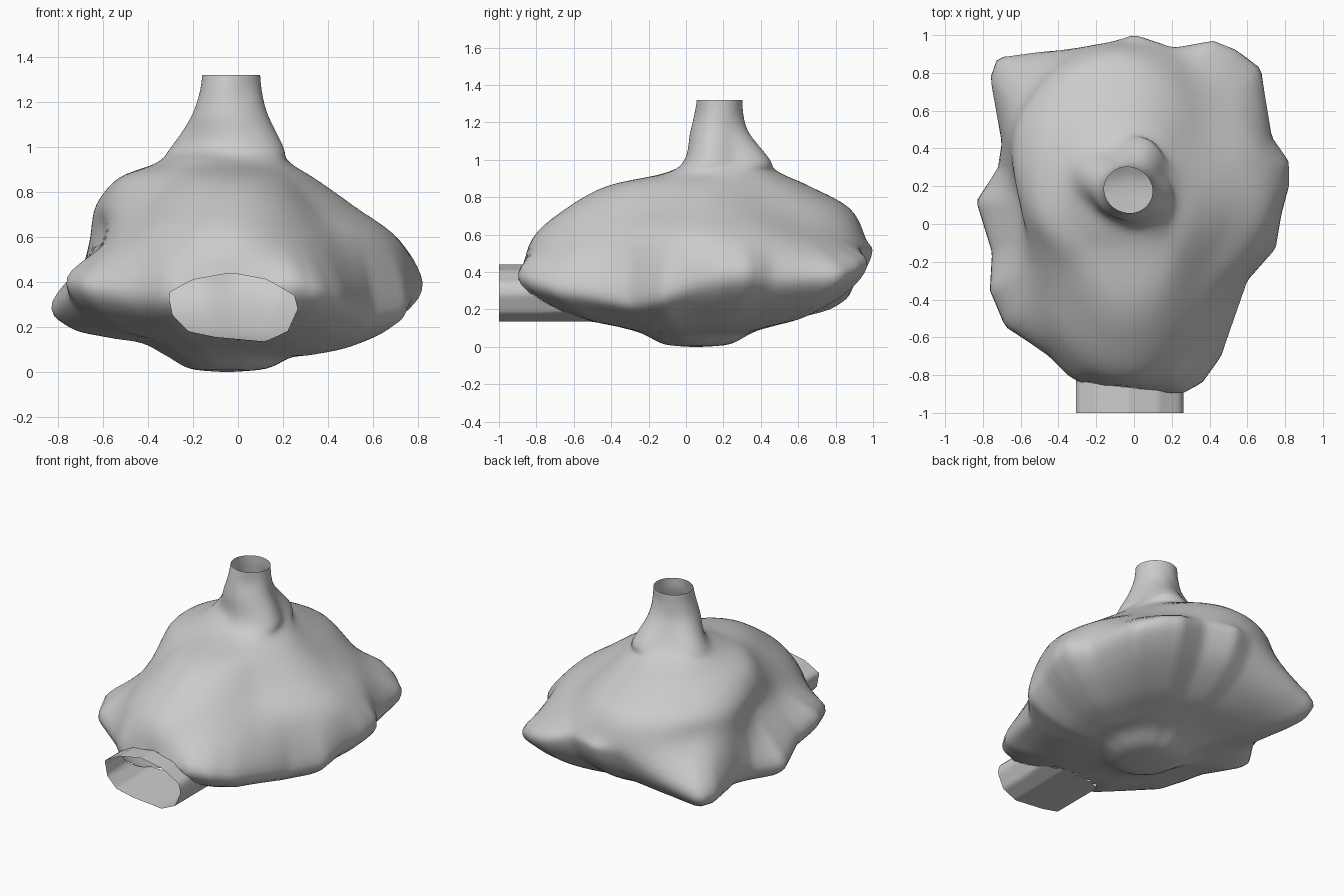
import bpy, bmesh, math
from mathutils import Vector
from mathutils.bvhtree import BVHTree

if "Cube" in bpy.data.objects:
    bpy.data.objects.remove(bpy.data.objects["Cube"])

N = 160      # columns around
SUB = 5      # steps between levels

# Widest outline of the chamber: x, y, z
RIM = [(.82, .2, .39), (.82, .33, .40), (.73, .46, .38), (.67, .82, .40), (.54, .92, .44),
       (.42, .97, .46), (.2, .93, .48), (0, 1.0, .50), (-.15, .94, .46), (-.5, .91, .38),
       (-.72, .88, .33), (-.76, .77, .33), (-.7, .43, .33), (-.72, .3, .31), (-.83, .12, .31),
       (-.75, -.15, .37), (-.76, -.35, .42), (-.68, -.54, .40), (-.45, -.7, .36),
       (-.32, -.83, .36), (0, -.87, .37), (.25, -.9, .40), (.36, -.84, .38), (.46, -.7, .34),
       (.6, -.3, .27), (.75, -.13, .30), (.78, .05, .36)]
C = Vector((-.02, .1))

# Upper levels: height, centre, radii at 0, 45, ... 315 degrees, turn of the radii
NECK = (-.03, .18)
TURN = math.radians(22)
UPPER = [
    (.58, C, (.74, .76, .86, .81, .59, .71, .92, .67), 0),
    (.74, C, (.53, .54, .77, .74, .58, .55, .74, .51), 0),
    (.86, C, (.36, .38, .55, .57, .50, .41, .52, .37), 0),
    (.93, (-.02, .13), (.25, .29, .37, .39, .33, .28, .24, .25), 0),
    (1.0, NECK, (.24, .21, .28, .23, .28, .21, .18, .20), TURN),
    (1.14, NECK, (.17, .15, .165, .15, .175, .17, .16, .16), TURN),
    (1.24, NECK, (.14, .13, .125, .13, .14, .14, .14, .13), TURN),
    (1.32, NECK, (.13, .125, .12, .125, .13, .125, .12, .125), TURN)]

# Lower levels: share of rim radius, height, share of rim height change, sideways tilt
LOWER = [(.03, 0, 0, 0), (.2, .015, 0, 0), (.33, .07, .05, -.005), (.47, .11, .12, -.025),
         (.67, .15, .28, -.02), (.9, .24, .72, 0)]

# Front opening outline: x, z
MOUTH = [(-.31, .35), (-.2, .41), (-.03, .44), (.13, .41), (.25, .34), (.265, .28),
         (.22, .18), (.12, .135), (-.1, .155), (-.22, .18), (-.29, .25)]
MC = Vector((-.02, .29))


def catmull(a, b, c, d, t):
    return .5 * (2 * b + (c - a) * t + (2 * a - 5 * b + 4 * c - d) * t * t
                 + (3 * b - a - 3 * c + d) * t ** 3)


def polar(points, centre):
    """Sorted (angle, radius, extra) list that wraps around."""
    out = []
    for p in points:
        v = Vector(p[:2]) - centre
        out.append((math.atan2(v.y, v.x) % math.tau, v.length, p[2] if len(p) > 2 else 0))
    out.sort()
    first, last = out[0], out[-1]
    return [(last[0] - math.tau,) + last[1:]] + out + [(first[0] + math.tau,) + first[1:]]


def sample(table, ang):
    """Radius and extra value where a ray meets the straight-edged outline."""
    ang %= math.tau
    d = Vector((math.cos(ang), math.sin(ang)))
    for a, b in zip(table, table[1:]):
        if a[0] <= ang <= b[0]:
            t = (ang - a[0]) / max(b[0] - a[0], 1e-6)
            va = Vector((math.cos(a[0]), math.sin(a[0]))) * a[1]
            vb = Vector((math.cos(b[0]), math.sin(b[0]))) * b[1]
            e = vb - va
            den = d.x * e.y - d.y * e.x
            r = (va.x * e.y - va.y * e.x) / den if abs(den) > 1e-6 else a[1]
            return r, a[2] + (b[2] - a[2]) * t
    return table[0][1], table[0][2]


def radius8(radii, ang):
    f = (ang % math.tau) / (math.tau / 8)
    i = int(f)
    return catmull(*[radii[(i + k) % 8] for k in (-1, 0, 1, 2)], f - i)


rim_table = polar(RIM, C)
mouth_table = polar(MOUTH, MC)


def column(ang):
    d = Vector((math.cos(ang), math.sin(ang)))
    r, z = sample(rim_table, ang)
    keys = []
    for s, h, k, tilt in LOWER:
        c = Vector((-.05, .05)).lerp(C, s)
        rr = .87 + (r - .87) * min(1, s * 1.1)
        keys.append((c + d * rr * s).to_3d() + Vector((0, 0, h + (z - .37) * k + d.x * tilt)))
    keys.append((C + d * r).to_3d() + Vector((0, 0, z)))
    for zz, c, radii, turn in UPPER:
        keys.append((Vector(c) + d * radius8(radii, ang + turn)).to_3d() + Vector((0, 0, zz)))
    pts = []
    for i in range(len(keys) - 1):
        q = [keys[max(i - 1, 0)], keys[i], keys[i + 1], keys[min(i + 2, len(keys) - 1)]]
        pts += [catmull(*q, k / SUB) for k in range(SUB)]
    return pts + [keys[-1]]


def finish(bm, name):
    bmesh.ops.recalc_face_normals(bm, faces=bm.faces)
    mesh = bpy.data.meshes.new(name)
    bm.to_mesh(mesh)
    bm.free()
    mesh.shade_smooth()
    mesh.materials.append(stone)
    bpy.context.collection.objects.link(bpy.data.objects.new(name, mesh))


stone = bpy.data.materials.new("stone_grey")
stone.diffuse_color = (.6, .6, .6, 1)
stone.use_nodes = True
stone.node_tree.nodes["Principled BSDF"].inputs["Base Color"].default_value = stone.diffuse_color

# Chamber with neck, lofted column by column
bm = bmesh.new()
cols = [[bm.verts.new(p) for p in column(math.tau * i / N)] for i in range(N)]
for i in range(N):
    a, b = cols[i], cols[(i + 1) % N]
    for k in range(len(a) - 1):
        bm.faces.new((a[k], b[k], b[k + 1], a[k + 1]))
bm.faces.new([c[0] for c in reversed(cols)])
bm.normal_update()
tree = BVHTree.FromBMesh(bm)

# Front passage, running from the opening back to the chamber wall
tube = bmesh.new()
rows = []
for i in range(88):
    ang = math.tau * i / 88
    r = sample(mouth_table, ang)[0]
    x, z = MC.x + r * math.cos(ang), MC.y + r * math.sin(ang)
    hit = tree.ray_cast(Vector((x, -1.2, z)), Vector((0, 1, 0)))[0]
    back = min(max(hit.y if hit else -.6, -.95), -.45)
    rows.append([tube.verts.new((x, -1 + (back + 1) * t, z)) for t in (0, .5, 1)])
for i in range(88):
    a, b = rows[i], rows[(i + 1) % 88]
    for k in range(2):
        tube.faces.new((a[k], b[k], b[k + 1], a[k + 1]))
finish(tube, "front_passage")


# Open the chamber wall inside the passage and fit the hole to its outline
def mouth_ratio(co):
    v = Vector((co.x, co.z)) - MC
    return v, v.length / sample(mouth_table, math.atan2(v.y, v.x))[0]


gone = [f for f in bm.faces if f.calc_center_median().y < -.45
        and mouth_ratio(f.calc_center_median())[1] < 1]
bmesh.ops.delete(bm, geom=gone, context='FACES')
for v in [v for v in bm.verts if v.is_boundary and v.co.z < .8]:
    off, ratio = mouth_ratio(v.co)
    if .75 < ratio < 1.25:
        v.co.x, v.co.z = MC + off / ratio
finish(bm, "cave_chamber")
